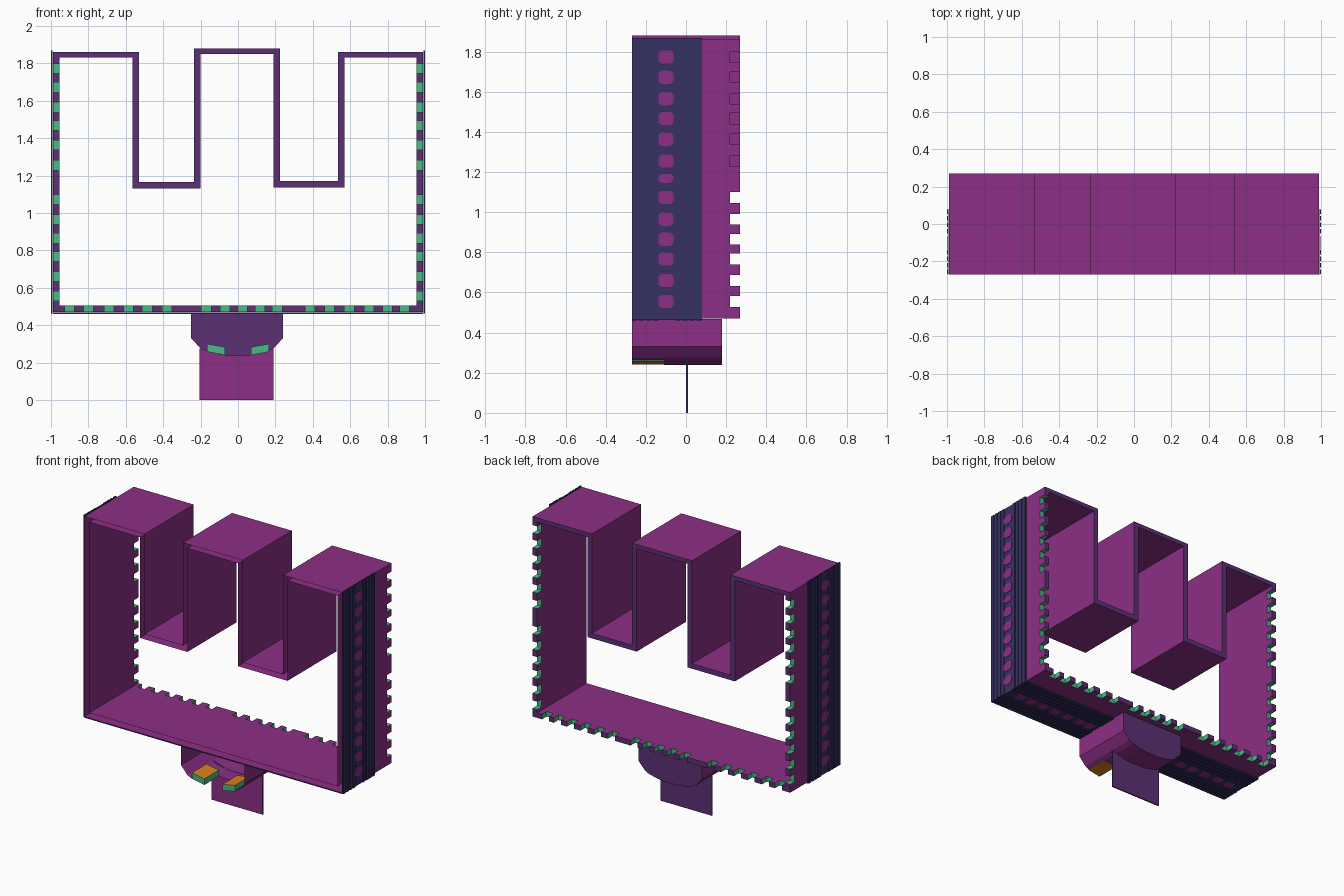
import bpy, bmesh, math
from mathutils import Vector

if "Cube" in bpy.data.objects:
    bpy.data.objects.remove(bpy.data.objects["Cube"])


def mat(name, r, g, b):
    m = bpy.data.materials.new(name)
    lin = [((c / 255 + 0.055) / 1.055) ** 2.4 for c in (r, g, b)]
    m.diffuse_color = (*lin, 1)
    m.use_nodes = True
    m.node_tree.nodes["Principled BSDF"].inputs["Base Color"].default_value = m.diffuse_color
    return m


MATS = [mat("magenta", 140, 47, 134), mat("violet", 92, 48, 118),
        mat("teal", 74, 186, 137), mat("navy", 55, 49, 98),
        mat("orange", 216, 130, 32)]
MAGENTA, VIOLET, TEAL, NAVY, ORANGE = range(5)


def face(bm, pts, m):
    f = bm.faces.new([bm.verts.new(p) for p in pts])
    f.material_index = m


def finish(bm, name):
    bmesh.ops.remove_doubles(bm, verts=bm.verts, dist=0.0002)
    bmesh.ops.recalc_face_normals(bm, faces=bm.faces)
    me = bpy.data.meshes.new(name)
    bm.to_mesh(me)
    bm.free()
    for m in MATS:
        me.materials.append(m)
    ob = bpy.data.objects.new(name, me)
    bpy.context.collection.objects.link(ob)
    return ob


def prism(bm, profile, y0, y1, rule):
    """Closed x-z profile extruded in y; rule(normal) gives the colour."""
    n = len(profile)
    a = [bm.verts.new((x, y0, z)) for x, z in profile]
    b = [bm.verts.new((x, y1, z)) for x, z in profile]
    fs = [bm.faces.new(a), bm.faces.new(b[::-1])]
    fs += [bm.faces.new((a[i], b[i], b[(i + 1) % n], a[(i + 1) % n])) for i in range(n)]
    bmesh.ops.recalc_face_normals(bm, faces=fs)
    for f in fs:
        f.normal_update()
        f.material_index = rule(f.normal)


# Battlement outline: outer and inner loops of the hollow wall
OUTER = [(-.99, .47), (.99, .47), (.99, 1.86), (.535, 1.86), (.535, 1.17), (.225, 1.17),
         (.225, 1.88), (-.235, 1.88), (-.235, 1.165), (-.53, 1.165), (-.53, 1.86), (-.99, 1.86)]
INNER = [(-.955, .505), (.955, .505), (.955, 1.83), (.57, 1.83), (.57, 1.135), (.19, 1.135),
         (.19, 1.85), (-.2, 1.85), (-.2, 1.13), (-.565, 1.13), (-.565, 1.83), (-.955, 1.83)]
SIDE = [.555, .66, .767, .865, .965, 1.073, 1.255, 1.363, 1.467, 1.565, 1.672, 1.773]
BASE = [-.9, -.8, -.69, -.585, -.485, -.38, -.17, -.07, .025, .117, .21,
        .385, .49, .595, .7, .8, .89]
FRONT, BACK, NOTCH = -.27, .27, .22


def P(p, y):
    return (p[0], y, p[1])


# Hollow frame, open at the front, with notched back edge
bm = bmesh.new()
notches = {0: BASE, 1: SIDE, 11: SIDE[::-1]}
for i in range(12):
    j = (i + 1) % 12
    axis = 0 if i == 0 else 1
    sign = -1 if i == 11 else 1
    stops = [(OUTER[i], INNER[i])]
    for c in notches.get(i, []):
        for e in (c - .027 * sign, c + .027 * sign):
            pair = []
            for loop in (OUTER, INNER):
                p = list(loop[i])
                p[axis] = e
                pair.append(tuple(p))
            stops.append(tuple(pair))
    stops.append((OUTER[j], INNER[j]))
    for k in range(len(stops) - 1):
        (o0, n0), (o1, n1) = stops[k], stops[k + 1]
        cut = k % 2 == 1
        y = NOTCH if cut else BACK
        face(bm, [P(o0, FRONT), P(o1, FRONT), P(o1, y), P(o0, y)], MAGENTA)
        face(bm, [P(n0, FRONT), P(n1, FRONT), P(n1, y), P(n0, y)], MAGENTA)
        face(bm, [P(o0, y), P(o1, y), P(n1, y), P(n0, y)], TEAL if cut else VIOLET)
        if cut:
            for o, n in ((o0, n0), (o1, n1)):
                face(bm, [P(o, NOTCH), P(n, NOTCH), P(n, BACK), P(o, BACK)], TEAL)
finish(bm, "battlement_frame")


# Ridged outer strips with a row of studs
def strip(name, place, lo, hi, studs):
    bm = bmesh.new()

    def box(y0, y1, h0, h1):
        r = bmesh.ops.create_cube(bm, size=1)
        for v in r["verts"]:
            v.co = place(lo if v.co.x < 0 else hi, y0 if v.co.y < 0 else y1,
                         h0 if v.co.z < 0 else h1)
        for f in {f for v in r["verts"] for f in v.link_faces}:
            f.material_index = NAVY

    box(FRONT, .08, .001, .005)
    for y in (-.268, -.233, -.198, -.163, -.052, -.017, .018, .053):
        box(y, y + .025, .0045, .01)
    for c, half in studs:
        w, b = .037, .014
        shape = [(-half, -w + b), (-half + b, -w), (half - b, -w), (half, -w + b),
                 (half, w - b), (half - b, w), (-half + b, w), (-half, w - b)]
        top = [place(c + u, -.1 + v, .008) for u, v in shape]
        low = [place(c + u, -.1 + v, .0045) for u, v in shape]
        face(bm, top, MAGENTA)
        face(bm, low, MAGENTA)
        for k in range(8):
            face(bm, [top[k - 1], top[k], low[k], low[k - 1]], MAGENTA)
    finish(bm, name)


side_studs = [(c, .033) for c in SIDE] + [(1.168, .022)]
base_studs = [(c, .033) for c in BASE + [-.28, .3]]
strip("right_strip", lambda a, y, h: Vector((.99 + h, y, a)), .462, 1.868, side_studs)
strip("left_strip", lambda a, y, h: Vector((-.99 - h, y, a)), .462, 1.868, side_studs)
strip("bottom_strip", lambda a, y, h: Vector((a, y, .47 - h)), -.99, .99, base_studs)

# Cup under the frame: open front, cut-back floor, closed back
CUP = [(-.25, .468), (-.25, .33), (-.2, .275), (-.17, .26), (-.1, .243), (-.05, .238), (.04, .238),
       (.09, .243), (.16, .26), (.19, .275), (.24, .33), (.24, .468)]
bm = bmesh.new()
for a, b in zip(CUP, CUP[1:]):
    y = -.11 if abs((a[0] + b[0]) / 2) < .16 else FRONT
    face(bm, [P(a, y), P(b, y), P(b, .18), P(a, .18)], MAGENTA)
face(bm, [P(p, .18) for p in CUP], VIOLET)
finish(bm, "cup")

# Two slanted prongs at the front of the cup
bm = bmesh.new()
for s in (-1, 1):
    prism(bm, [(s * .165, .258), (s * .07, .24), (s * .07, .283), (s * .165, .3)],
          FRONT, -.11, lambda n: ORANGE if abs(n.z) > .7 else TEAL)
finish(bm, "prongs")

# Thin stem plate, magenta in front and violet behind
bm = bmesh.new()
prism(bm, [(-.205, 0), (.19, 0), (.19, .274), (.09, .244), (.04, .239), (-.05, .239),
           (-.1, .244), (-.205, .276)], 0, .009,
      lambda n: MAGENTA if n.y < -.5 else VIOLET if n.y > .5 else NAVY)
finish(bm, "stem_plate")
